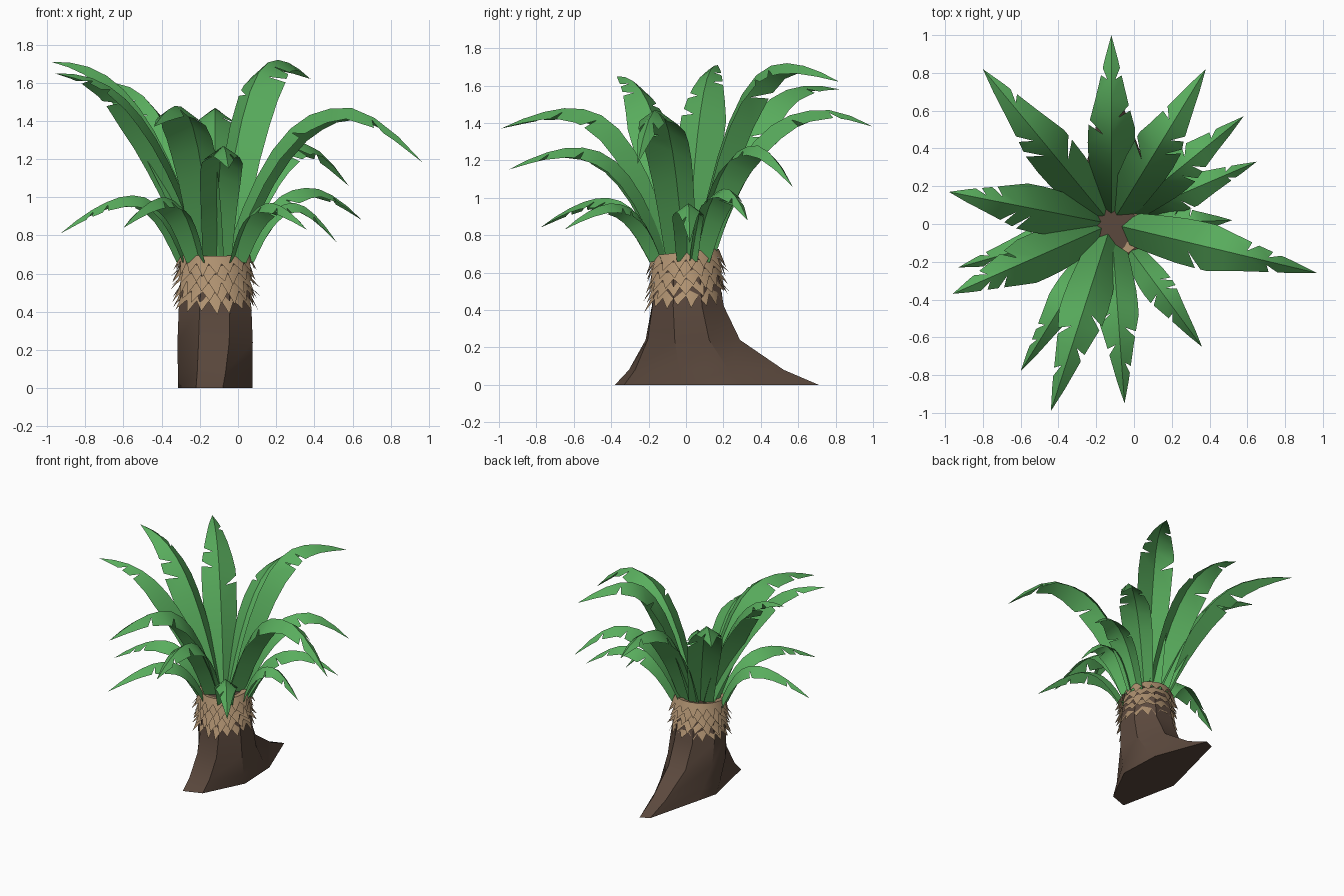
import bpy, bmesh, math, random
from mathutils import Vector

random.seed(4)
if "Cube" in bpy.data.objects:
    bpy.data.objects.remove(bpy.data.objects["Cube"])

CENTRE = Vector((-0.12, 0, 0))


def material(name, colour):
    m = bpy.data.materials.new(name)
    m.use_nodes = True
    m.diffuse_color = (*colour, 1)
    m.node_tree.nodes["Principled BSDF"].inputs["Base Color"].default_value = (*colour, 1)
    return m


LEAF = material("leaf green", (0.1, 0.42, 0.11))
BARK = material("dark bark", (0.105, 0.066, 0.047))
HUSK = material("tan husk", (0.42, 0.28, 0.16))


def finish(bm, name, mat):
    """Weld the mesh, place it on the trunk axis and shade it."""
    bmesh.ops.remove_doubles(bm, verts=bm.verts, dist=0.0005)
    mesh = bpy.data.meshes.new(name)
    bm.to_mesh(mesh)
    bm.free()
    mesh.materials.append(mat)
    obj = bpy.data.objects.new(name, mesh)
    obj.location = CENTRE
    bpy.context.collection.objects.link(obj)
    bpy.ops.object.select_all(action='DESELECT')
    obj.select_set(True)
    bpy.context.view_layer.objects.active = obj
    bpy.ops.object.shade_smooth_by_angle(angle=math.radians(35))
    return obj


def add_face(bm, points):
    return bm.faces.new([bm.verts.new(p) for p in points])


# Trunk: an octagon at the top blending into a lopsided foot with a long back root
def trunk():
    bm = bmesh.new()
    foot = [(-0.1, -0.38), (0.04, -0.33), (0.195, -0.02), (0.18, 0.31),
            (0.03, 0.71), (-0.04, 0.68), (-0.15, 0.25), (-0.195, 0.07)]
    octagon = [(-0.42, -1), (0.42, -1), (1, -0.42), (1, 0.42),
               (0.42, 1), (-0.42, 1), (-1, 0.42), (-1, -0.42)]
    rings = []
    # height, share of the foot outline, half width, half depth
    for z, t, w, d in [(0, 1, 0.195, 0.15), (0.08, 0.66, 0.195, 0.16),
                       (0.24, 0.22, 0.198, 0.17), (0.42, 0.06, 0.19, 0.17),
                       (0.69, 0, 0.155, 0.155)]:
        rings.append([bm.verts.new((ox * w * (1 - t) + fx * t, oy * d * (1 - t) + fy * t, z))
                      for (ox, oy), (fx, fy) in zip(octagon, foot)])
    for low, high in zip(rings, rings[1:]):
        for i in range(8):
            j = (i + 1) % 8
            bm.faces.new((low[i], low[j], high[j], high[i]))
    bm.faces.new(rings[0][::-1])
    bm.faces.new(rings[-1])
    finish(bm, "trunk", BARK)


# Husk collar: overlapping skirts of pointed scales
def collar(rows=5, teeth=18):
    bm = bmesh.new()

    def at(angle, r, z):
        y = r * math.sin(angle)
        return Vector((r * math.cos(angle), y, z + 0.1 * y))

    step = math.tau / teeth
    for row in range(rows):
        top = 0.71 - 0.049 * row
        for i in range(teeth):
            a = (i + 0.5 * (row % 2)) * step
            b = a + step
            tip = at(a + step * random.uniform(0.3, 0.7),
                     random.uniform(0.205, 0.24), top - random.uniform(0.08, 0.11))
            add_face(bm, [at(a, 0.178, top), at(a, 0.194, top - 0.04), tip,
                          at(b, 0.194, top - 0.04), at(b, 0.178, top)])
            if row == 0:  # flat rim closing the top
                add_face(bm, [at(a, 0.13, top - 0.01), at(a, 0.178, top),
                              at(b, 0.178, top), at(b, 0.13, top - 0.01)])
    finish(bm, "husk_collar", HUSK)


# Leaf: arched ridge with two steeply drooping halves and torn edges
def leaf(name, x, y, tip_z, peak_at, peak_z, segments=11):
    bm = bmesh.new()
    reach = Vector((x, y, 0)) - CENTRE
    length = reach.length
    out = reach.normalized()
    side = Vector((-out.y, out.x, 0))
    tall = min(1, max(0, (peak_z - 0.95) / 0.5))
    start = 0.17 - 0.12 * tall
    half = 0.082 + 0.043 * tall
    peak = length * peak_at

    def spine(u):
        d = start + (length - start) * u ** 1.4
        if d <= peak:
            z = peak_z - (peak_z - 0.67) * ((peak - d) / (peak - start)) ** 2.6
        else:
            z = peak_z - (peak_z - tip_z) * ((d - peak) / (length - peak)) ** 1.6
        return out * d + Vector((0, 0, z))

    def edge(u, s, scale=1.0):
        tangent = (spine(min(u + 0.01, 1)) - spine(max(u - 0.01, 0))).normalized()
        up = tangent.cross(side)
        w = half * (0.65 + 0.35 * min(1, u / 0.4)) * min(1, (1 - u) / 0.45) ** 0.8
        return spine(u) + (side * s - up * 0.7) * (w * scale)

    for s in (1, -1):
        tears = random.sample(range(5, segments - 1), 2)
        for i in range(segments):
            u, v = i / segments, (i + 1) / segments
            far = v + 0.25 / segments if i + 1 in tears else v
            points = [spine(u), spine(v)]
            if i + 1 in tears:
                points.append(edge(v, s, 0.35))
            points.append(edge(far, s))
            if i in tears:  # wedge cut in from the edge
                points += [edge(u + 0.6 / segments, s), edge(u, s, 0.35)]
            else:
                points.append(edge(u, s))
            if i == segments - 1:
                points.pop(2)
            add_face(bm, points if s > 0 else points[::-1])
    finish(bm, name, LEAF)


# Tip x, tip y, tip height, where the arch peaks along the leaf, peak height
LEAVES = [
    (-0.12, 1.0, 1.38, 0.75, 1.47),
    (-0.8, 0.82, 1.58, 0.85, 1.6),
    (0.38, 0.82, 1.62, 0.67, 1.72),
    (0.58, 0.57, 1.06, 0.67, 1.28),
    (0.65, 0.33, 0.88, 0.66, 1.05),
    (0.52, 0.02, 0.76, 0.66, 0.97),
    (0.97, -0.26, 1.18, 0.64, 1.47),
    (0.36, -0.65, 0.83, 0.62, 0.97),
    (-0.05, -0.95, 1.15, 0.64, 1.27),
    (-0.44, -0.99, 1.37, 0.64, 1.48),
    (-0.6, -0.78, 0.84, 0.58, 1.0),
    (-0.96, -0.37, 1.65, 1.0, 1.65),
    (-0.93, -0.23, 0.81, 0.55, 1.01),
    (-0.98, 0.17, 1.71, 1.0, 1.71),
]

trunk()
collar()
for n, data in enumerate(LEAVES, 1):
    leaf(f"leaf_{n:02d}", *data)
